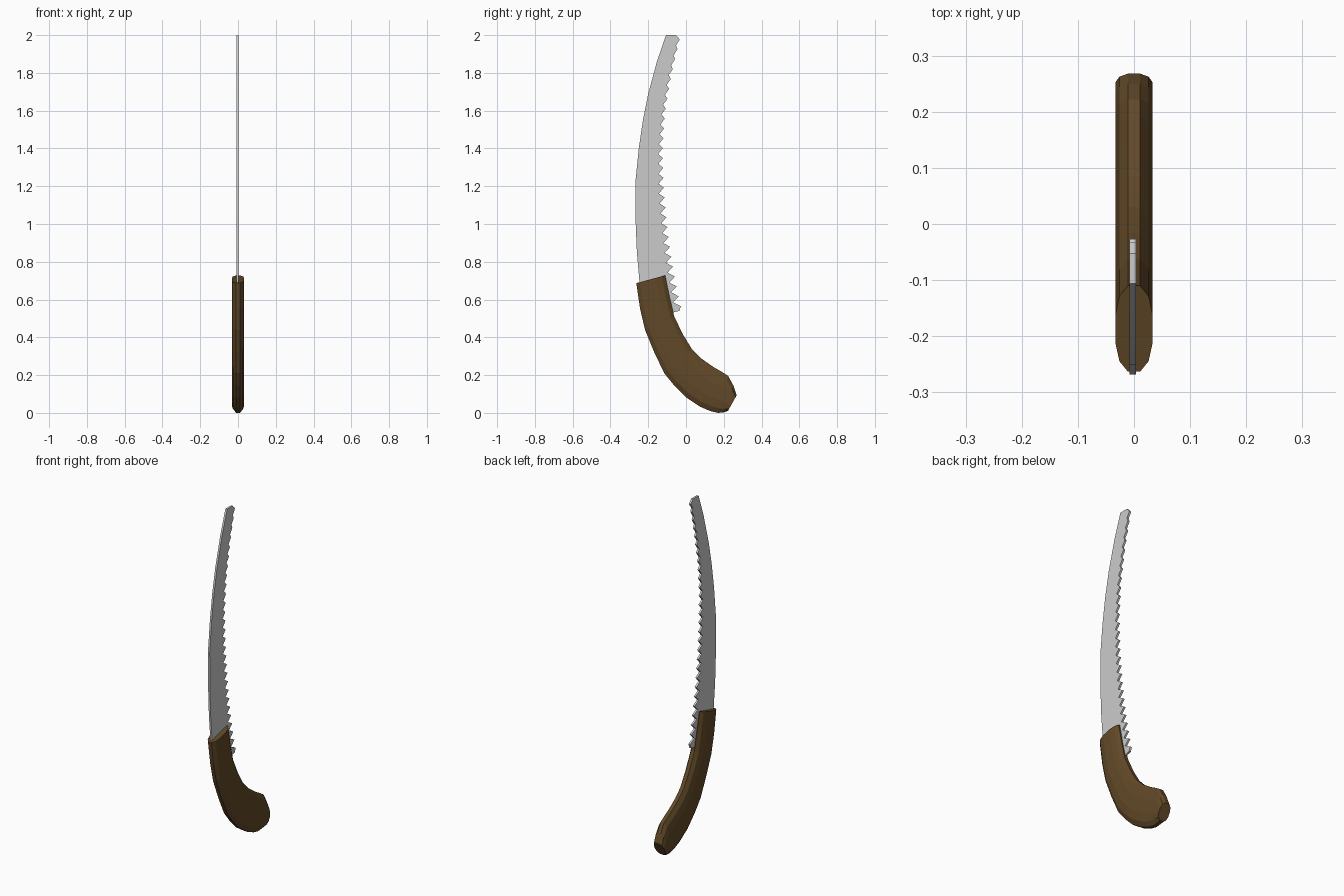
import bpy, bmesh

if "Cube" in bpy.data.objects:
    bpy.data.objects.remove(bpy.data.objects["Cube"])

wood = bpy.data.materials.new("brown_wood")
wood.diffuse_color = (0.121, 0.066, 0.021, 1)
wood.use_nodes = True
wood.node_tree.nodes["Principled BSDF"].inputs["Base Color"].default_value = wood.diffuse_color


def finish(bm, name):
    bmesh.ops.recalc_face_normals(bm, faces=bm.faces)
    mesh = bpy.data.meshes.new(name)
    bm.to_mesh(mesh)
    bm.free()
    ob = bpy.data.objects.new(name, mesh)
    bpy.context.collection.objects.link(ob)
    return ob


def interp(table, z):
    for (z0, y0), (z1, y1) in zip(table, table[1:]):
        if z <= z1:
            return y0 + (y1 - y0) * (z - z0) / (z1 - z0)
    return table[-1][1]


# Blade: curved back, then a toothed edge walked from tip down to heel
back = [(-0.19, 0.5), (-0.225, 0.6), (-0.246, 0.69), (-0.26, 0.85), (-0.267, 1.02),
        (-0.268, 1.22), (-0.25, 1.4), (-0.228, 1.55), (-0.2, 1.69), (-0.154, 1.86),
        (-0.106, 2.0), (-0.053, 2.0)]
tips = [(0.55, -0.024), (0.65, -0.045), (0.75, -0.064), (0.85, -0.081), (1.0, -0.1),
        (1.2, -0.118), (1.4, -0.123), (1.6, -0.109), (1.8, -0.075), (1.98, -0.032)]
TEETH, TOP, HEEL = 28, 1.977, 0.565
step = (TOP - HEEL) / (TEETH - 1)
outline = list(back)
for i in range(TEETH):
    z = TOP - i * step
    y = interp(tips, z)
    depth = 0.02 + 0.012 * i / TEETH
    outline.append((y, z))
    if i < TEETH - 1:
        outline.append((y - depth, z - step * 0.6))
outline += [(-0.035, 0.54), (-0.075, 0.53), (-0.1, 0.5)]

bm = bmesh.new()
face = bm.faces.new([bm.verts.new((-0.008, y, z)) for y, z in outline])
ext = bmesh.ops.extrude_face_region(bm, geom=[face])
bmesh.ops.translate(bm, vec=(0.0115, 0, 0),
                    verts=[g for g in ext["geom"] if isinstance(g, bmesh.types.BMVert)])
bmesh.ops.triangulate(bm, faces=[f for f in bm.faces if len(f.verts) > 4])
finish(bm, "saw_blade")

# Handle: twelve-sided flattened section lofted between outer and inner curves
stations = [((-0.263, 0.687), (-0.11, 0.728)), ((-0.243, 0.55), (-0.088, 0.62)),
            ((-0.217, 0.44), (-0.062, 0.51)), ((-0.17, 0.325), (-0.016, 0.415)),
            ((-0.115, 0.21), (0.03, 0.34)), ((-0.06, 0.142), (0.056, 0.312)),
            ((0.0, 0.082), (0.085, 0.285)), ((0.074, 0.033), (0.145, 0.243)),
            ((0.13, 0.009), (0.19, 0.217)), ((0.17, 0.0), (0.222, 0.197)),
            ((0.2, 0.003), (0.25, 0.147)), ((0.222, 0.01), (0.268, 0.093))]
half = [(0, 0.011), (0.12, 0.026), (0.33, 0.033), (0.67, 0.033), (0.88, 0.026), (1, 0.011)]
section = half + [(t, -x) for t, x in reversed(half)]

bm = bmesh.new()
rings = [[bm.verts.new((x, o[0] + t * (n[0] - o[0]), o[1] + t * (n[1] - o[1])))
          for t, x in section] for o, n in stations]
for a, b in zip(rings, rings[1:]):
    for i in range(len(section)):
        j = (i + 1) % len(section)
        bm.faces.new((a[i], a[j], b[j], b[i]))
bm.faces.new(rings[0])
bm.faces.new(rings[-1])
handle = finish(bm, "handle")
handle.data.materials.append(wood)
